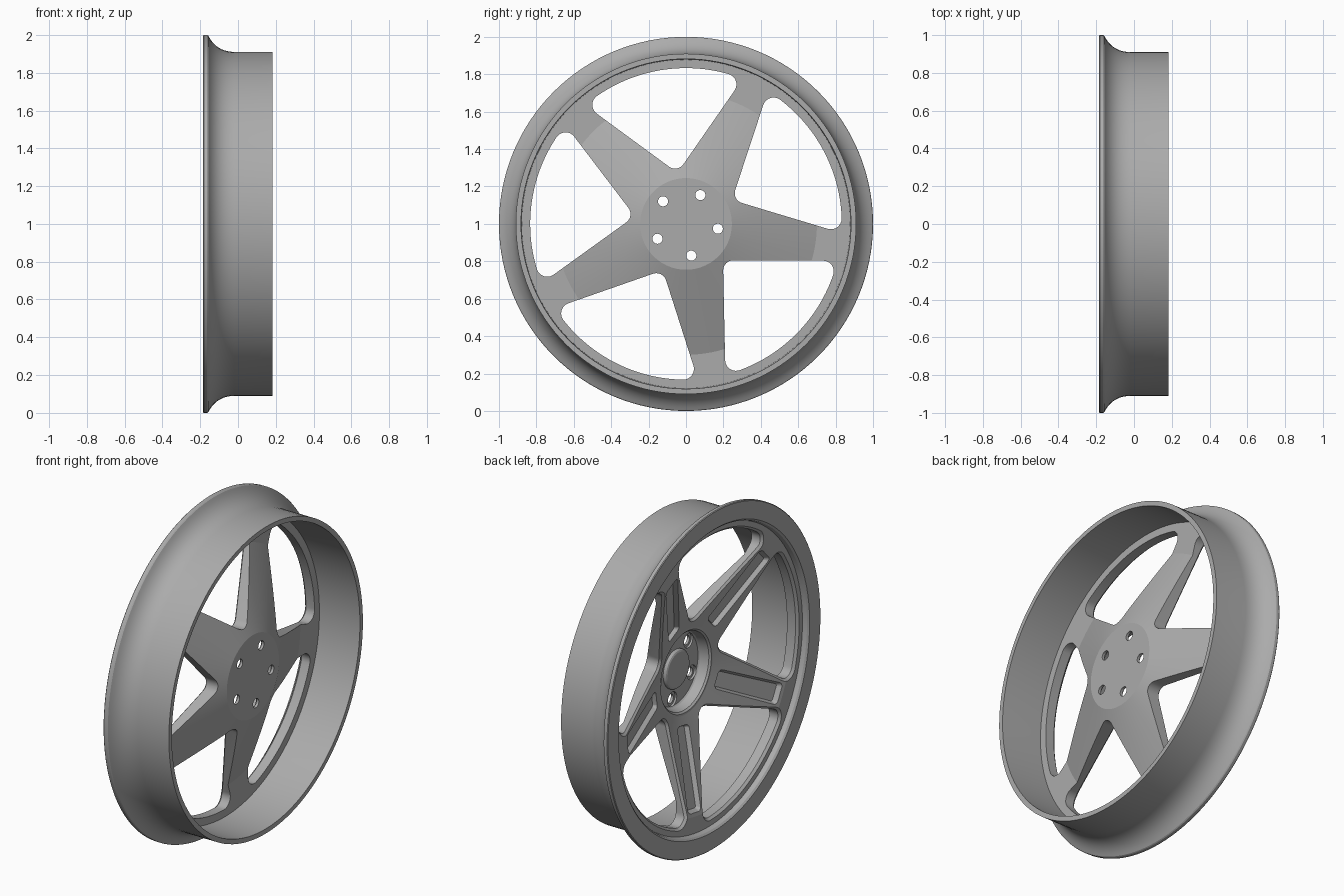
import bpy, bmesh
from math import sin, cos, pi, radians, atan, atan2, hypot, sqrt

if "Cube" in bpy.data.objects:
    bpy.data.objects.remove(bpy.data.objects["Cube"])

SPOKE = radians(-8.5)      # angle of the first spoke, seen from +x
STEP = radians(72)


def add_object(name, bm):
    bmesh.ops.recalc_face_normals(bm, faces=bm.faces)
    me = bpy.data.meshes.new(name)
    bm.to_mesh(me)
    bm.free()
    ob = bpy.data.objects.new(name, me)
    ob.location.z = 1
    bpy.context.collection.objects.link(ob)
    return ob


def activate(ob):
    bpy.ops.object.select_all(action='DESELECT')
    ob.select_set(True)
    bpy.context.view_layer.objects.active = ob


def lathe(name, profile, closed, steps=128):
    """Revolve (x, radius) points about the wheel axis."""
    bm = bmesh.new()
    vs = [bm.verts.new((x, 0, r)) for x, r in profile]
    es = [bm.edges.new(p) for p in zip(vs, vs[1:])]
    if closed:
        es.append(bm.edges.new((vs[-1], vs[0])))
    bmesh.ops.spin(bm, geom=vs + es, cent=(0, 0, 0), axis=(1, 0, 0),
                   angle=2 * pi, steps=steps, use_merge=True)
    bmesh.ops.remove_doubles(bm, verts=bm.verts, dist=1e-5)
    return add_object(name, bm)


def arc(cx, cy, r, a0, a1, n):
    return [(cx + r * cos(a0 + (a1 - a0) * i / n),
             cy + r * sin(a0 + (a1 - a0) * i / n)) for i in range(n + 1)]


def front(r):
    """x of the dished front face at a given radius."""
    t = min(max((r - 0.25) / 0.53, 0), 1)
    return -0.15 * t


def loft(bm, rings, angle):
    """Closed solid through rings of (u, v, x), turned about the axis."""
    c, s = cos(angle), sin(angle)
    loops = [[bm.verts.new((x, u * c - v * s, u * s + v * c)) for u, v, x in ring]
             for ring in rings]
    n = len(loops[0])
    for a, b in zip(loops, loops[1:]):
        for i in range(n):
            j = (i + 1) % n
            bm.faces.new((a[i], a[j], b[j], b[i]))
    bm.faces.new(loops[0][::-1])
    bm.faces.new(loops[-1])


def window(g):
    """Rounded window outline between two spokes, grown by g."""
    t = radians(36) + atan(0.145)
    a, ri, ro, outer = 0.277, 0.055, 0.058, 0.833
    bx, by = a + ro * sin(t), -ro * cos(t)
    bd = bx * cos(t) + by * sin(t)
    s = -bd + sqrt(bd * bd - bx * bx - by * by + (outer - ro) ** 2)
    cx, cy = bx + s * cos(t), by + s * sin(t)
    p = atan2(cy, cx)
    return (arc(0, 0, outer + g, -p, p, 28)[:-1]
            + arc(cx, cy, ro + g, p, pi / 2 + t, 10)
            + arc(a + ri / sin(t), 0, ri + g, pi / 2 + t, 1.5 * pi - t, 10)
            + arc(cx, -cy, ro + g, 1.5 * pi - t, 2 * pi - p, 10)[:-1])


def pocket(g):
    """Rounded, slightly tapered recess outline along a spoke."""
    pts = []
    for u, v, a0 in ((0.735, 0.036, 0), (0.325, 0.03, 90),
                     (0.325, -0.03, 180), (0.735, -0.036, 270)):
        pts += arc(u, v, 0.026 + g, radians(a0), radians(a0 + 90), 5)
    return pts


# rim: flared front lip and straight barrel
P0, P1, P2 = (-0.152, 0.987), (-0.11, 0.912), (-0.02, 0.91)
lip = []
for i in range(17):
    t = i / 16
    lip.append(tuple((1 - t) ** 2 * a + 2 * t * (1 - t) * b + t * t * c
                     for a, b, c in zip(P0, P1, P2)))
rim = lathe("rim", [(-0.15, 0.878), (-0.175, 0.885), (-0.185, 0.895),
                    (-0.185, 0.996), (-0.181, 1.0), (-0.163, 1.0), (-0.157, 0.996)]
            + lip + [(0.183, 0.91), (0.183, 0.882), (-0.08, 0.878)], True)

# dished disc that becomes the hub and spokes
disc = lathe("spokes_and_hub", [(0.07, 0), (0.07, 0.212), (0.062, 0.219), (0.01, 0.228),
                                (0.0, 0.238), (0.0, 0.25), (-0.15, 0.78),
                                (-0.15, 0.878), (-0.08, 0.878), (-0.08, 0.7),
                                (0.098, 0.245), (0.098, 0)], False)

# cutters: windows with chamfered fronts, spoke pockets, bolt holes
bm = bmesh.new()
for k in range(5):
    a = SPOKE + k * STEP
    w, wg = window(0), window(0.014)
    loft(bm, [[(u, v, 0.3) for u, v in w],
              [(u, v, front(hypot(u, v)) + 0.014) for u, v in w],
              [(u, v, front(hypot(u, v)) - 0.001) for u, v in wg],
              [(u, v, -0.4) for u, v in wg]], a + STEP / 2)
    loft(bm, [[(u, v, front(u) + 0.024) for u, v in pocket(-0.014)],
              [(u, v, front(hypot(u, v)) - 0.002) for u, v in pocket(0)],
              [(u, v, -0.4) for u, v in pocket(0)]], a)
    hole, sink = (arc(0.172, 0, r, 0, 2 * pi, 24)[:-1] for r in (0.027, 0.042))
    loft(bm, [[(u, v, 0.3) for u, v in hole], [(u, v, 0.082) for u, v in hole],
              [(u, v, 0.082) for u, v in sink], [(u, v, -0.4) for u, v in sink]], a)
cutter = add_object("cutter", bm)
cutter.hide_render = True

activate(disc)
mod = disc.modifiers.new("cut", 'BOOLEAN')
mod.operation = 'DIFFERENCE'
mod.solver = 'EXACT'
mod.object = cutter
bpy.ops.object.modifier_apply(modifier=mod.name)
bpy.data.objects.remove(cutter)

# centre cap in the hub recess
cap = lathe("centre_cap", [(0.05, 0), (0.05, 0.1), (0.054, 0.109),
                           (0.062, 0.114), (0.07, 0.114)], False, 64)

# dark grey metal, smooth with sharp folds
metal = bpy.data.materials.new("dark_metal")
metal.diffuse_color = (0.41, 0.41, 0.41, 1)
metal.use_nodes = True
metal.node_tree.nodes["Principled BSDF"].inputs["Base Color"].default_value = metal.diffuse_color
for ob in (rim, disc, cap):
    ob.data.materials.clear()
    ob.data.materials.append(metal)
    activate(ob)
    bpy.ops.object.shade_smooth_by_angle(angle=radians(15))
